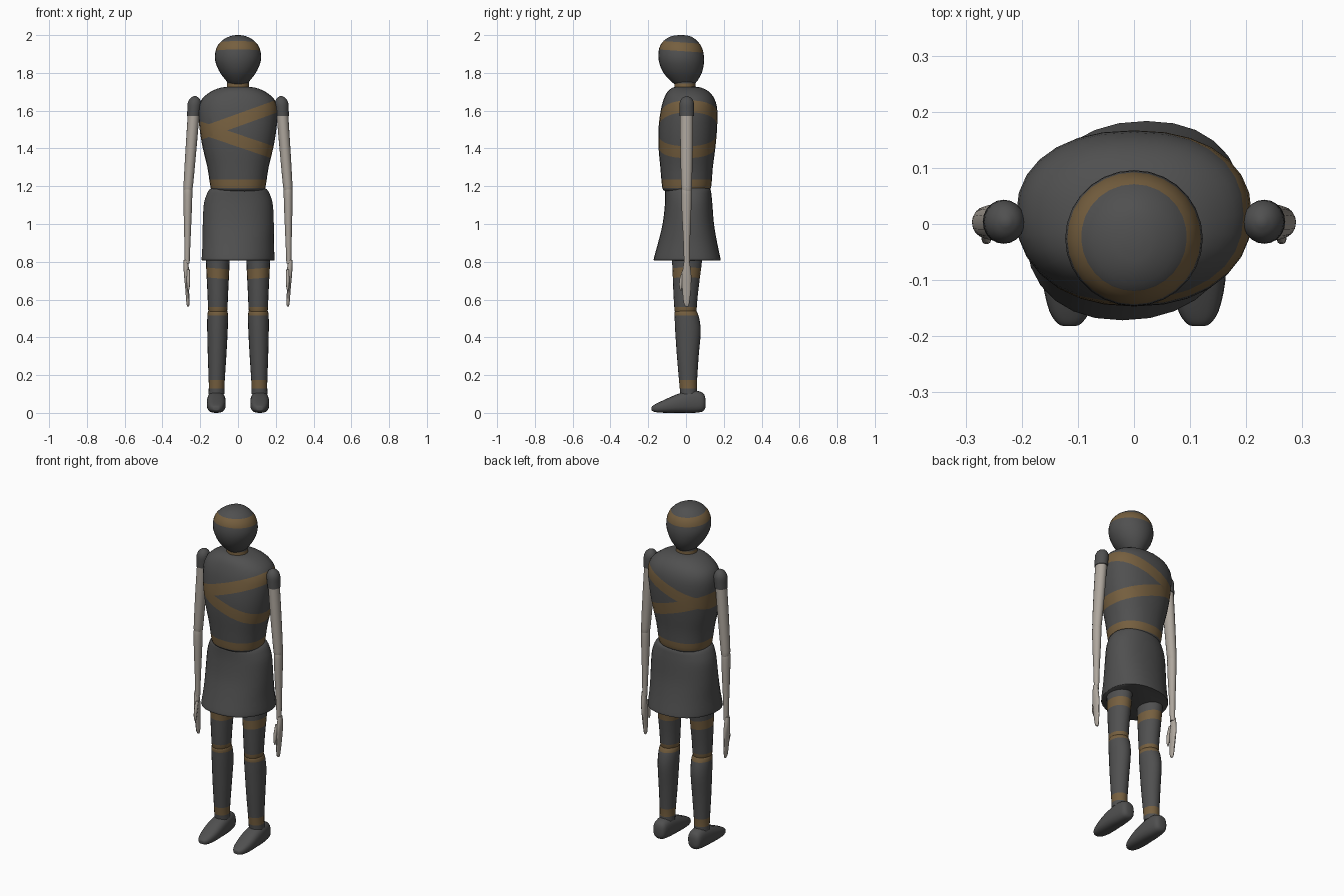
import bpy, bmesh
from math import cos, sin, pi, copysign
from mathutils import Vector

cube = bpy.data.objects.get("Cube")
if cube:
    bpy.data.objects.remove(cube, do_unlink=True)


def material(name, rgb):
    m = bpy.data.materials.new(name)
    m.use_nodes = True
    m.diffuse_color = (*rgb, 1)
    node = next(n for n in m.node_tree.nodes if n.type == 'BSDF_PRINCIPLED')
    node.inputs["Base Color"].default_value = (*rgb, 1)
    node.inputs["Roughness"].default_value = 0.8
    return m


CLOTH = material("dark_cloth", (0.08, 0.08, 0.08))
STRAP = material("brown_strap", (0.18, 0.115, 0.05))
BONE = material("pale_skin", (0.42, 0.38, 0.335))


def catmull(a, b, c, d, u):
    return [0.5 * (2 * q + (r - p) * u + (2 * p - 5 * q + 4 * r - s) * u * u
                   + (3 * q - p - 3 * r + s) * u ** 3) for p, q, r, s in zip(a, b, c, d)]


def refine(rows, steps):
    """Smoothly interpolate extra sections between the given ones."""
    ext = [rows[0], *rows, rows[-1]]
    out = [catmull(*ext[i:i + 4], k / steps) for i in range(len(rows) - 1) for k in range(steps)]
    return out + [list(rows[-1])]


def loft(name, rows, mat=CLOTH, bands=(), centre=lambda t: 0, side=1, power=2.0,
         along_y=False, shear=0.0, sides=28, steps=3):
    """Skin sections (position, half width, low, high); bands are (point, normal, half height)."""
    bm = bmesh.new()
    rings = []
    for t, half, low, high in refine(rows, steps):
        ring = []
        for i in range(sides):
            c, s = cos(2 * pi * i / sides), sin(2 * pi * i / sides)
            a = half * copysign(abs(c) ** (2 / power), c)
            b = (low + high) / 2 + (high - low) / 2 * copysign(abs(s) ** (2 / power), s)
            x = side * (centre(t) + a + shear * b)
            ring.append(bm.verts.new((x, t, b) if along_y else (x, b, t)))
        rings.append(ring)
    for lower, upper in zip(rings, rings[1:]):
        for i in range(sides):
            j = (i + 1) % sides
            bm.faces.new((lower[i], lower[j], upper[j], upper[i]))
    bm.faces.new(rings[0])
    bm.faces.new(rings[-1])
    bmesh.ops.recalc_face_normals(bm, faces=bm.faces)

    # cut the strap edges, then colour the faces between them
    for point, normal, half in bands:
        n = Vector(normal).normalized()
        for sign in (-1, 1):
            bmesh.ops.bisect_plane(bm, geom=bm.verts[:] + bm.edges[:] + bm.faces[:],
                                   plane_co=Vector(point) + n * half * sign, plane_no=n, dist=1e-5)
    for f in bm.faces:
        mid = f.calc_center_median()
        if any(abs((mid - Vector(p)).dot(Vector(n).normalized())) < h for p, n, h in bands):
            f.material_index = 1

    me = bpy.data.meshes.new(name)
    bm.to_mesh(me)
    bm.free()
    me.materials.append(mat)
    if bands:
        me.materials.append(STRAP)
    ob = bpy.data.objects.new(name, me)
    bpy.context.collection.objects.link(ob)
    bpy.ops.object.select_all(action='DESELECT')
    ob.select_set(True)
    bpy.context.view_layer.objects.active = ob
    bpy.ops.object.shade_smooth_by_angle(angle=0.8)
    return ob


def band(z, half, tilt_x=0.0, tilt_y=0.0):
    return ((0, 0, z), (-tilt_x, -tilt_y, 1), half)


# head and neck
loft("head", [(1.74, .045, -.06, .045), (1.765, .068, -.09, .065), (1.81, .1, -.125, .087),
              (1.87, .122, -.145, .096), (1.93, .115, -.142, .086), (1.97, .086, -.118, .058),
              (1.993, .045, -.08, .025), (2.0, .012, -.04, -.015)],
     bands=[band(1.937, .023, tilt_y=-.07)])
loft("neck", [(1.68, .07, -.07, .06), (1.72, .06, -.062, .05), (1.77, .056, -.062, .05)],
     bands=[band(1.72, .023)])

# torso with two crossing straps and a waist strap
loft("torso", [(1.165, .1, -.085, .1), (1.18, .138, -.12, .125), (1.21, .148, -.128, .135),
               (1.3, .162, -.136, .142), (1.4, .186, -.145, .155), (1.5, .203, -.146, .164),
               (1.6, .21, -.134, .166), (1.66, .192, -.118, .152), (1.7, .145, -.098, .122),
               (1.722, .09, -.07, .08), (1.728, .03, -.04, .04)], power=2.25,
     bands=[band(1.55, .032, tilt_x=.36), band(1.442, .032, tilt_x=-.34), band(1.213, .023)])

# skirt
loft("skirt", [(.808, .19, -.17, .183), (.82, .192, -.17, .182), (.9, .188, -.148, .165),
               (1.0, .188, -.124, .148), (1.1, .183, -.112, .14), (1.15, .17, -.11, .135),
               (1.185, .15, -.108, .128), (1.195, .12, -.08, .1)], power=2.2, shear=.12)

for side, word in ((1, "left"), (-1, "right")):
    # legs
    def leg(t):
        return .107 + .015 * (.55 - t) * (t < .55)
    loft(word + "_thigh", [(.525, .04, -.05, .045), (.54, .05, -.06, .055), (.62, .054, -.066, .062),
                           (.72, .059, -.07, .074), (.82, .064, -.074, .086), (.95, .07, -.075, .09)],
         side=side, centre=leg, sides=20,
         bands=[band(.73, .026, tilt_x=side * .08), band(.537, .024)])
    loft(word + "_shin", [(.1, .042, -.03, .058), (.16, .042, -.036, .058), (.3, .049, -.048, .067),
                          (.43, .054, -.057, .078), (.5, .055, -.06, .07), (.535, .052, -.06, .058),
                          (.55, .04, -.045, .045)],
         side=side, centre=leg, sides=20, bands=[band(.151, .023), band(.537, .022)])
    # shoes
    loft(word + "_shoe", [(.103, .018, .03, .075), (.09, .038, .008, .105), (.04, .046, 0, .119),
                          (-.03, .05, 0, .105), (-.1, .048, 0, .076), (-.155, .036, .003, .05),
                          (-.178, .02, .01, .036), (-.182, .008, .016, .028)],
         side=side, centre=lambda t: .115, along_y=True, power=2.6, sides=20)

    # arms lean outward towards the hands
    def arm(t):
        return .232 + .075 * (1.62 - t) if t > 1.18 else .265 + .01 * (1.18 - t)
    loft(word + "_shoulder_cap", [(1.572, .034, -.034, .042), (1.6, .035, -.035, .043),
                                  (1.64, .036, -.034, .042), (1.665, .024, -.022, .03),
                                  (1.677, .006, -.002, .01)],
         side=side, centre=arm, sides=20)
    loft(word + "_upper_arm", [(1.17, .02, -.02, .028), (1.2, .025, -.025, .031), (1.4, .029, -.03, .036),
                               (1.6, .031, -.031, .038)], BONE, side=side, centre=arm, sides=16)
    loft(word + "_forearm", [(.79, .013, -.011, .02), (.9, .016, -.014, .021), (1.08, .022, -.023, .028),
                             (1.18, .023, -.024, .029), (1.2, .016, -.015, .02)],
         BONE, side=side, centre=arm, sides=16)
    # hands
    loft(word + "_hand", [(.562, .004, .0, .012), (.58, .008, -.012, .018), (.65, .01, -.02, .026),
                          (.72, .013, -.022, .029), (.77, .014, -.016, .024), (.81, .012, -.01, .018)],
         BONE, side=side, centre=lambda t: .27 + .05 * (t - .68), sides=14)
    loft(word + "_thumb", [(.645, .003, -.03, -.024), (.67, .008, -.036, -.02),
                           (.71, .009, -.034, -.012), (.76, .008, -.018, .0)],
         BONE, side=side, centre=lambda t: .263, sides=10)
